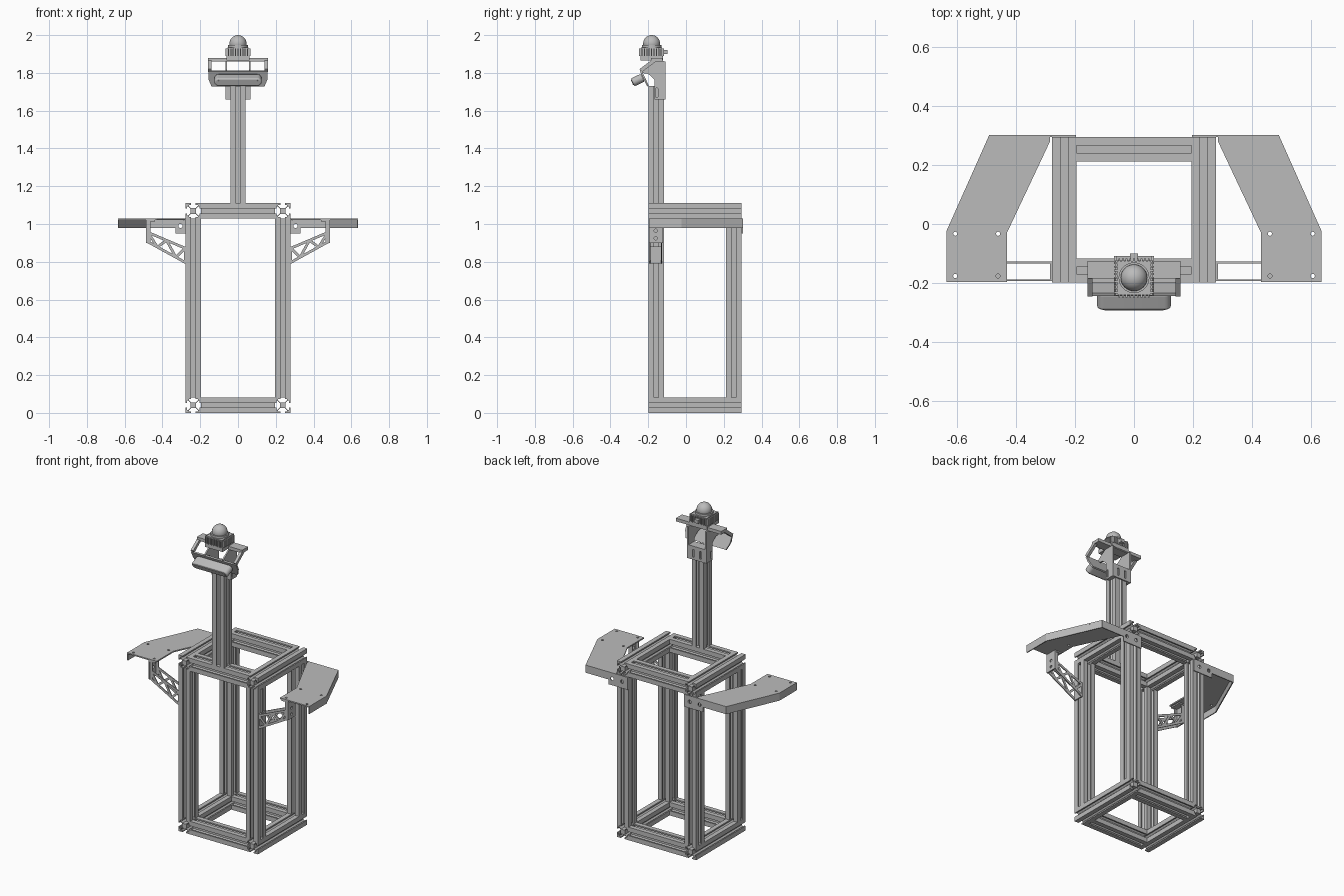
import bpy, bmesh, math
from mathutils import Matrix, Vector

cube = bpy.data.objects.get("Cube")
if cube:
    bpy.data.objects.remove(cube, do_unlink=True)

grey = bpy.data.materials.new("plain_grey")
grey.use_nodes = True
grey.diffuse_color = (0.5, 0.5, 0.5, 1)
grey.node_tree.nodes["Principled BSDF"].inputs["Base Color"].default_value = (0.5, 0.5, 0.5, 1)


# --- helpers ---
def finish(name, bm, mirror=False, cuts=()):
    bmesh.ops.recalc_face_normals(bm, faces=bm.faces)
    mesh = bpy.data.meshes.new(name)
    bm.to_mesh(mesh)
    bm.free()
    mesh.materials.append(grey)
    ob = bpy.data.objects.new(name, mesh)
    bpy.context.collection.objects.link(ob)
    bpy.context.view_layer.objects.active = ob
    for cutter in cuts:
        mod = ob.modifiers.new("cut", "BOOLEAN")
        mod.operation = "DIFFERENCE"
        mod.object = cutter
        bpy.ops.object.modifier_apply(modifier=mod.name)
        bpy.data.objects.remove(cutter, do_unlink=True)
    if mirror:
        ob.modifiers.new("mirror", "MIRROR").use_mirror_merge = False
    return ob


def prism(name, pts, axis, a, b, **kw):
    """Extrude a 2D outline along an axis from a to b."""
    place = {"x": lambda p, d: (d, p[0], p[1]),
             "y": lambda p, d: (p[0], d, p[1]),
             "z": lambda p, d: (p[0], p[1], d)}[axis]
    bm = bmesh.new()
    face = bm.faces.new([bm.verts.new(place(p, a)) for p in pts])
    new = bmesh.ops.extrude_face_region(bm, geom=[face])["geom"]
    shift = Vector(place((0, 0), b - a))
    bmesh.ops.translate(bm, vec=shift, verts=[g for g in new if isinstance(g, bmesh.types.BMVert)])
    return finish(name, bm, **kw)


def box(name, x, y, z, **kw):
    return prism(name, [(x[0], y[0]), (x[1], y[0]), (x[1], y[1]), (x[0], y[1])], "z", *z, **kw)


def strip(p, q, w):
    """Outline of a flat bar from p to q of width w."""
    p, q = Vector(p), Vector(q)
    d = (q - p).normalized() * w / 2
    n = Vector((-d.y, d.x))
    return [p + n, q + n, q - n, p - n]


def circle(cx, cy, r, n=16):
    return [(cx + r * math.cos(i * math.tau / n), cy + r * math.sin(i * math.tau / n)) for i in range(n)]


def stadium(w, h, n=10):
    """Rounded-end outline centred on the origin."""
    r = h / 2
    return [((w / 2 - r) * s + r * math.sin(t) * s, r * math.cos(t) * s)
            for s in (1, -1) for t in [math.pi * i / n for i in range(n + 1)]]


def smooth(ob, angle=35):
    bpy.ops.object.select_all(action="DESELECT")
    ob.select_set(True)
    bpy.context.view_layer.objects.active = ob
    bpy.ops.object.shade_smooth_by_angle(angle=math.radians(angle))


# --- slotted aluminium extrusions ---
H = 0.041
SIDE = [(10, -10), (10, -3), (8, -3), (8, -6), (6.6, -6), (3.6, -3),
        (3.6, 3), (6.6, 6), (8, 6), (8, 3), (10, 3)]


def extrusion(name, centre, axis, a, b, mirror=False):
    pts = []
    for k in range(4):
        c, s = round(math.cos(k * math.pi / 2)), round(math.sin(k * math.pi / 2))
        pts += [(centre[0] + (x * c - y * s) * H / 10, centre[1] + (x * s + y * c) * H / 10) for x, y in SIDE]
    return prism(name, pts, axis, a, b, mirror=mirror)


X, YF, YB, TOP = 0.236, -0.157, 0.253, 1.11
for label, z in (("bottom", H), ("top", TOP - H)):
    extrusion(label + "_side_rails", (X, z), "y", YF - H, YB + H, mirror=True)
    extrusion(label + "_front_rail", (YF, z), "x", H - X, X - H)
    extrusion(label + "_back_rail", (YB, z), "x", H - X, X - H)
extrusion("front_posts", (X, YF), "z", 2 * H, TOP - 2 * H, mirror=True)
extrusion("back_posts", (X, YB), "z", 2 * H, TOP - 2 * H, mirror=True)
extrusion("mast", (0, YF), "z", TOP, 1.73)

# --- side shelves: folded sheet with outer and back flanges ---
holes = [prism("hole", circle(x, y, 0.007), "z", 0.9, 1.1)
         for x in (0.605, 0.46) for y in (-0.033, -0.176)]
outline = [(0.43, -0.197), (0.635, -0.197), (0.635, -0.025), (0.49, 0.301),
           (0.284, 0.301), (0.284, 0.28), (0.43, -0.03)]
prism("shelf_plates", outline, "z", 1.02, 1.028, mirror=True, cuts=holes)
prism("shelf_outer_flanges", strip((0.632, -0.197), (0.632, -0.025), 0.006), "z", 0.98, 1.028, mirror=True)
prism("shelf_slanted_flanges", strip((0.632, -0.025), (0.487, 0.3), 0.006), "z", 0.98, 1.028, mirror=True)
holes = [prism("hole", circle(x, 0.99, 0.011), "y", 0.2, 0.4) for x in (0.305, 0.236)]
tab = [(0.196, 0.95), (0.33, 0.95), (0.33, 0.98), (0.49, 0.98), (0.49, 1.028), (0.196, 1.028)]
prism("shelf_back_flanges", tab, "y", 0.295, 0.301, mirror=True, cuts=holes)

# --- truss braces under the shelves ---
upper, lower = ((0.28, 0.872), (0.476, 0.955)), ((0.28, 0.797), (0.476, 0.905))


def along(line, t):
    return Vector(line[0]).lerp(Vector(line[1]), t)


for label, y in (("front", -0.19), ("rear", -0.13)):
    bars = [upper, lower]
    for i in range(4):
        a, b = (lower, upper) if i % 2 else (upper, lower)
        bars.append((along(a, i / 4), along(b, (i + 1) / 4)))
    for i, (p, q) in enumerate(bars):
        prism(f"{label}_brace_bar_{i + 1}", strip(p, q, 0.014), "y", y - 0.003, y + 0.003, mirror=True)
    box(label + "_brace_cheeks", (0.462, 0.486), (y - 0.003, y + 0.003), (0.9, 1.02), mirror=True)
holes = [prism("hole", circle(-0.16, z, 0.009), "x", 0.4, 0.6) for z in (0.925, 0.965)]
box("brace_uprights", (0.478, 0.486), (-0.197, -0.123), (0.9, 1.02), mirror=True, cuts=holes)
box("brace_top_tabs", (0.44, 0.486), (-0.197, -0.123), (1.012, 1.02), mirror=True)
box("brace_post_feet", (0.277, 0.285), (-0.193, -0.127), (0.79, 0.882), mirror=True)

# --- mast head bracket ---
slot = prism("slot", [(x - 0.157, z + 1.7) for z, x in stadium(0.06, 0.014)], "x", 0, 0.1)
bpy.data.objects.remove(slot, do_unlink=True)
slot = prism("slot", [(u - 0.155, v + 1.695) for v, u in stadium(0.05, 0.012)], "x", 0, 0.1)
slot.data.transform(Matrix.Identity(4))
wall = [(-0.108, 1.66), (-0.108, 1.86), (-0.165, 1.87), (-0.243, 1.815), (-0.235, 1.8),
        (-0.2, 1.795), (-0.167, 1.765), (-0.167, 1.66)]
prism("bracket_walls", wall, "x", 0.058, 0.067, mirror=True, cuts=[slot])
box("bracket_clamps", (H, 0.058), (-0.167, -0.108), (1.66, 1.735), mirror=True)
slot = prism("slot", [(u + 0.025, v + 1.7) for v, u in stadium(0.05, 0.012)], "y", -0.2, 0)
box("bracket_back_plate", (0, 0.067), (-0.117, -0.108), (1.66, 1.745), mirror=True, cuts=[slot])
box("bracket_floor", (-0.06, 0.06), (-0.167, -0.108), (1.728, 1.745))

# --- camera frame: rear bar, sloping arms, tilted plate ---
box("rear_bar", (-0.158, 0.158), (-0.185, -0.125), (1.86, 1.88))
prism("frame_arms", strip((-0.16, 1.872), (-0.24, 1.812), 0.02), "x", 0.14, 0.158, mirror=True)
TILT = Matrix.Rotation(math.radians(25), 4, "X")


def tilt(ob, y, z):
    ob.data.transform(Matrix.Translation((0, y, z)) @ TILT)


plate = [(-0.14, -0.044), (0.14, -0.044), (0.157, 0), (0.157, 0.044), (-0.157, 0.044), (-0.157, 0)]
tilt(prism("camera_plate", plate, "y", -0.005, 0.005), -0.22, 1.77)


# --- camera: rounded capsule with raised front panel ---
body = prism("camera_body", stadium(0.25, 0.046), "y", -0.03, 0.03)
tilt(body, -0.256, 1.762)
bev = body.modifiers.new("bevel", "BEVEL")
bev.width, bev.segments = 0.008, 3
smooth(body)
panel = prism("camera_front_panel", stadium(0.22, 0.03), "y", -0.033, -0.02)
tilt(panel, -0.256, 1.762)
smooth(panel)

# --- dome scanner: foot, finned housing, collar, dome ---
CY = -0.182
box("scanner_foot", (-0.062, 0.062), (CY - 0.06, CY + 0.06), (1.865, 1.89))
box("scanner_housing", (-0.056, 0.056), (CY - 0.056, CY + 0.056), (1.89, 1.935))
for i in range(9):
    t = -0.05 + i * 0.0125
    box(f"side_fins_{i + 1}", (0.05, 0.067), (CY + t - 0.003, CY + t + 0.003), (1.89, 1.93), mirror=True)
    for label, y in (("front", CY - 0.06), ("back", CY + 0.06)):
        box(f"{label}_fin_{i + 1}", (t - 0.003, t + 0.003), (y - 0.006, y + 0.006), (1.89, 1.93))
box("scanner_connector", (-0.014, 0.014), (CY + 0.05, CY + 0.083), (1.9, 1.922))
smooth(prism("scanner_collar", circle(0, CY, 0.052, 32), "z", 1.93, 1.948))
bm = bmesh.new()
bmesh.ops.create_uvsphere(bm, u_segments=32, v_segments=16, radius=0.045,
                          matrix=Matrix.Translation((0, CY, 1.955)))
smooth(finish("scanner_dome", bm))
